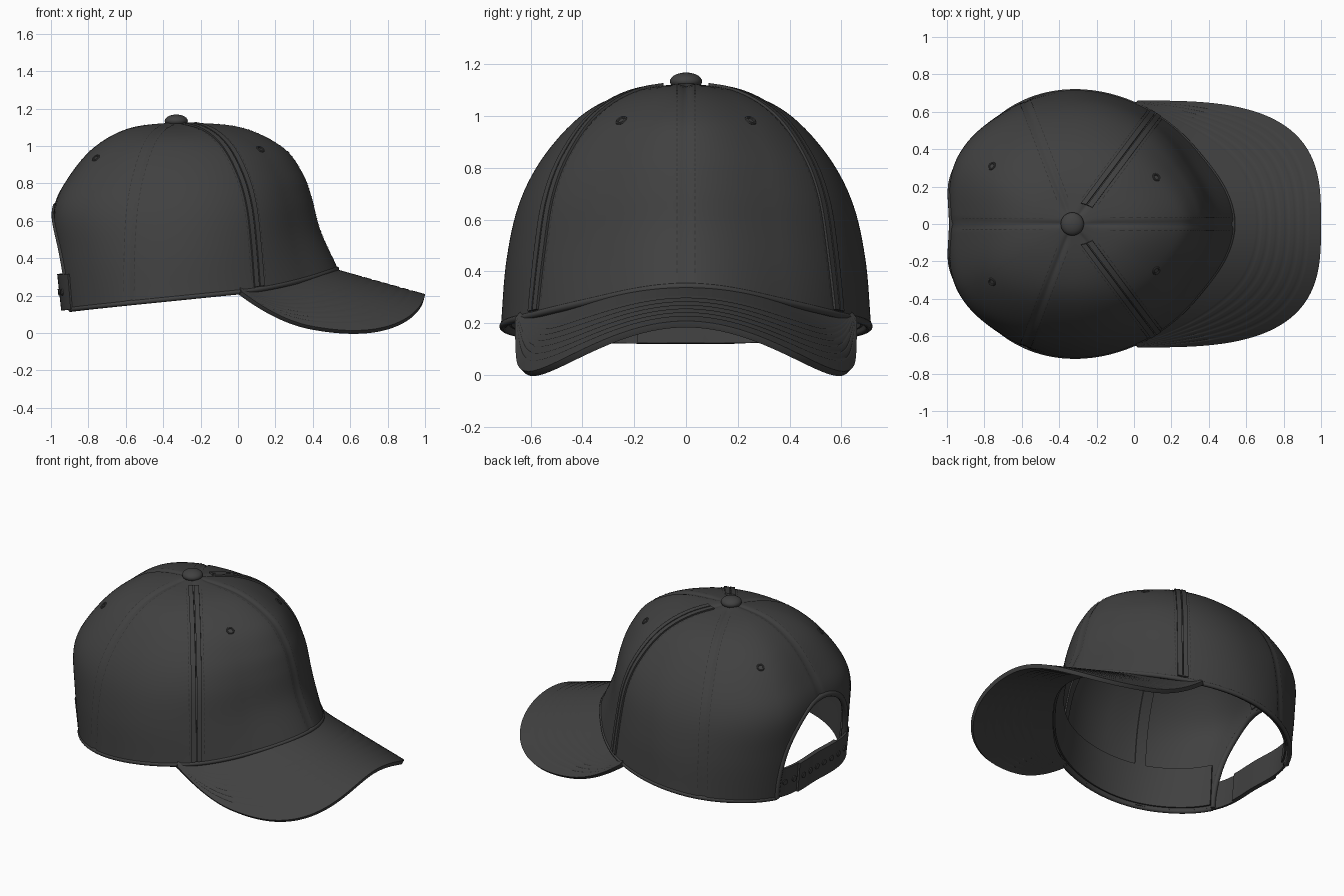
import bpy, bmesh, math
from mathutils import Vector

if "Cube" in bpy.data.objects:
    bpy.data.objects.remove(bpy.data.objects["Cube"])

CX, TOP = -0.33, 1.13            # crown axis and apex height
OPEN = math.radians(31)          # half angle of the back opening
SEAMS = [math.radians(a) for a in (0, 53, -53, 111, -111, 180)]

def material(name, v):
    m = bpy.data.materials.new(name)
    m.diffuse_color = (v, v, v, 1)
    m.use_nodes = True
    m.node_tree.nodes["Principled BSDF"].inputs["Base Color"].default_value = m.diffuse_color
    return m

CLOTH = material("charcoal cloth", 0.052)
THREAD = material("dark thread", 0.03)

# Crown outline every 30 degrees and (radius, height) profiles, top to rim
OUTLINE = [.865, .775, .73, .715, .715, .712, .657]
FRONT = [(0, 1), (.39, .965), (.655, .83), (.778, .66), (.838, .49), (.893, .26), (1, 0)]
SIDE = [(0, 1), (.32, .955), (.555, .87), (.765, .70), (.9, .505), (.97, .27), (1, 0)]
BACK = [(0, 1), (.385, .965), (.675, .86), (.89, .69), (.995, .53), (.965, .3), (.915, 0)]

def spline(vals, t, mirror=False):
    n = len(vals) - 1
    f = min(max(t, 0), 1) * n
    i = min(int(f), n - 1)
    f -= i
    b, c = vals[i], vals[i + 1]
    a = vals[i - 1] if i else (vals[1] if mirror else 2 * b - c)
    d = vals[i + 2] if i + 2 <= n else (vals[n - 1] if mirror else 2 * c - b)
    return b + .5 * f * (c - a + f * (2 * a - 5 * b + 4 * c - d + f * (3 * (b - c) + d - a)))

def wrap(a):
    return (a + math.pi) % (2 * math.pi) - math.pi

def rim_z(th, R):
    x = CX + R * math.cos(th)
    return .22 + .1 * x + .25 * max(x, 0) ** 2

def crown_raw(th, t):
    c = math.cos(th)
    R = spline(OUTLINE, abs(wrap(th)) / math.pi, True)
    w = (max(c, 0) ** 2, 1 - c * c, max(-c, 0) ** 2)
    rho, h = (sum(wk * spline([p[k] for p in prof], t)
                  for wk, prof in zip(w, (FRONT, SIDE, BACK))) for k in (0, 1))
    rho *= 1 + .032 * math.sin(2 * th) ** 2 * math.sin(math.pi * t)   # fuller diagonals
    zb = rim_z(th, R)
    return Vector((CX + R * rho * c, R * rho * math.sin(th), zb + h * (TOP - zb)))

def crown_normal(th, t):
    e = .004
    dt = crown_raw(th, min(t + e, 1)) - crown_raw(th, t - e)
    da = crown_raw(th + e, t) - crown_raw(th - e, t)
    return dt.cross(da).normalized()

def crown(th, t, off=0):
    return crown_raw(th, t) + crown_normal(th, t) * off

def find_t(th, test):
    lo, hi = 0, 1
    for _ in range(24):
        m = (lo + hi) / 2
        lo, hi = (m, hi) if test(crown_raw(th, m)) else (lo, m)
    return (lo + hi) / 2

def end_t(th):                    # rim, or the arch edge inside the back opening
    s = abs(wrap(th - math.pi)) / OPEN
    if s >= .9999:
        return 1
    zb = crown_raw(th, 1).z
    z = zb + (.68 - zb) * math.sqrt(1 - s ** 2.4)
    return find_t(th, lambda p: p.z > z)

def finish(ob, mat):
    ob.data.materials.clear()
    ob.data.materials.append(mat)
    bpy.ops.object.select_all(action='DESELECT')
    ob.select_set(True)
    bpy.context.view_layer.objects.active = ob
    bpy.ops.object.convert(target='MESH')
    bpy.ops.object.shade_smooth_by_angle(angle=math.radians(40))

def sheets(name, grids, thick, mat=CLOTH, bevel=0):
    bm = bmesh.new()
    for g in grids:
        v = [[bm.verts.new(p) for p in col] for col in g]
        for a, b in zip(v, v[1:]):
            for j in range(len(a) - 1):
                bm.faces.new((a[j], a[j + 1], b[j + 1], b[j]))
    bmesh.ops.remove_doubles(bm, verts=bm.verts, dist=1e-5)
    me = bpy.data.meshes.new(name)
    bm.to_mesh(me)
    bm.free()
    ob = bpy.data.objects.new(name, me)
    bpy.context.collection.objects.link(ob)
    if thick:
        s = ob.modifiers.new("thickness", 'SOLIDIFY')
        s.thickness, s.offset = thick, -1
    if bevel:
        b = ob.modifiers.new("round", 'BEVEL')
        b.width, b.segments, b.limit_method, b.angle_limit = bevel, 3, 'ANGLE', 1.0
    finish(ob, mat)

def tube(name, pts, r):
    cu = bpy.data.curves.new(name, 'CURVE')
    cu.dimensions, cu.bevel_depth, cu.bevel_resolution, cu.use_fill_caps = '3D', r, 3, True
    sp = cu.splines.new('POLY')
    sp.points.add(len(pts) - 1)
    for q, p in zip(sp.points, pts):
        q.co = (*p, 1)
    ob = bpy.data.objects.new(name, cu)
    bpy.context.collection.objects.link(ob)
    finish(ob, CLOTH)

def span(a, b, n):
    return [a + (b - a) * i / n for i in range(n + 1)]

def strip(th, a, b, t0, t1, off, n=30):   # band beside a seam, a..b in units
    def at(s, t):
        p = crown_raw(th, t)
        return crown(th + s / max(math.hypot(p.x - CX, p.y), .03), t, off)
    return [[at(s, t) for t in span(t0, t1, n)] for s in (a, (a + b) / 2, b)]

# Crown shell with pressed-in seams and arched back opening
EDGE = math.pi - OPEN
arch = [math.pi + OPEN * math.sin(a) for a in span(-math.pi / 2, math.pi / 2, 40)]
def shell_point(th, t):
    p = crown_raw(th, t)
    r = math.hypot(p.x - CX, p.y)
    d = min(abs(wrap(th - s)) for s in SEAMS) * r
    if t < .03:
        return p
    return p + crown_normal(th, t) * (-.007 * math.exp(-(d / .015) ** 2))
cols = []
for th in span(-EDGE, EDGE, 200) + arch[1:]:
    te = end_t(th)
    cols.append([shell_point(th, t) for t in span(0, te, 40)])
sheets("crown", [cols], .022)

# Rolled hem and binding of the opening
tube("hem", [crown(t, 1, -.008) for t in span(-EDGE, EDGE, 120)], .014)
tube("opening_binding", [crown(t, end_t(t), -.008) for t in arch], .018)

# Raised seam welts, inner tapes and sweatband
sheets("front_seam_welts", [strip(s, a, a + .028, .08, .99, .01)
                            for s in SEAMS[1:3] for a in (-.031, .003)], .016)
sheets("seam_tapes", [strip(s, -.035, .035, .06, .99 if s < 3 else end_t(s) - .02, -.026)
                      for s in SEAMS], .008)
sheets("sweatband", [[[crown(th, t, -.03) for t in span(.83, .995, 6)]
                      for th in span(-EDGE, EDGE, 110)]], .01)

# Stitch dashes beside the seams
dashes = []
for s, w, t1 in [(SEAMS[0], .035, .97), (SEAMS[1], .045, .97), (SEAMS[2], .045, .97),
                 (SEAMS[3], .03, .97), (SEAMS[4], .03, .97), (SEAMS[5], .03, .5)]:
    for k in range(40):
        t = .1 + k * .0242
        if t < t1:
            for side in (-w, w):
                dashes.append(strip(s, side - .002, side + .002, t, t + .014, .002, 1))
sheets("stitches", dashes, 0, THREAD)

# Curved brim with stitched rows
def brim_z(x, y):
    return .34 - .28 * (x - .53) - (.81 - 1.45 * max(.4 - x, 0) ** 2) * y * y
brim = []
for ph in span(-math.pi / 2, math.pi / 2, 90):
    c, s = math.cos(ph), math.sin(ph)
    r = (abs(c / .98) ** 3.1 + abs(s / .66) ** 3.1) ** (-1 / 3.1)
    outer = Vector((.02 + r * c, r * s))
    inner = crown_raw(ph * 62 / 90, 1).to_2d()
    inner = Vector((CX, 0)) + (inner - Vector((CX, 0))) * .98
    depth = .003 * min(1, (outer - inner).length / .25)
    col = []
    for j in range(49):
        p = inner.lerp(outer, j / 48)
        groove = depth if 12 <= j <= 42 and j % 5 == 0 else 0
        col.append(Vector((p.x, p.y, brim_z(p.x, p.y) - groove)))
    brim.append(col)
sheets("brim", [brim], .026, bevel=.009)

# Adjustable back strap: two overlapping bands with studs
def band(a, b, off):
    return [[crown(math.pi + th, t, off) for t in span(.895, 1, 6)] for th in span(a, b, 24)]
sheets("strap_inner", [band(-OPEN - .06, .3, -.003)], .014)
sheets("strap_outer", [band(-.3, OPEN + .06, .01)], .013)

def place(ob, name, p, n):
    ob.name = name
    ob.location = p
    ob.rotation_mode = 'QUATERNION'
    ob.rotation_quaternion = n.to_track_quat('Z', 'Y')
    finish(ob, CLOTH)

for i, a in enumerate(span(-.46, .46, 8)):
    th = math.pi + a
    bpy.ops.mesh.primitive_cylinder_add(vertices=16, radius=.018, depth=.012)
    place(bpy.context.object, f"strap_stud_{i + 1}",
          crown(th, .947, .01 if a > -.3 else -.003), crown_normal(th, .947))

# Four eyelets
for x, y in ((.12, .25), (.12, -.25), (-.76, .31), (-.76, -.31)):
    th, r = math.atan2(y, x - CX), math.hypot(x - CX, y)
    t = find_t(th, lambda p: math.hypot(p.x - CX, p.y) < r)
    bpy.ops.mesh.primitive_torus_add(major_radius=.018, minor_radius=.006,
                                     major_segments=24, minor_segments=8)
    place(bpy.context.object, "eyelet", crown(th, t, 0), crown_normal(th, t))

# Top button
bpy.ops.mesh.primitive_uv_sphere_add(segments=32, ring_count=16, radius=1)
button = bpy.context.object
button.scale = (.062, .062, .034)
place(button, "top_button", (CX, 0, 1.134), Vector((0, 0, 1)))
